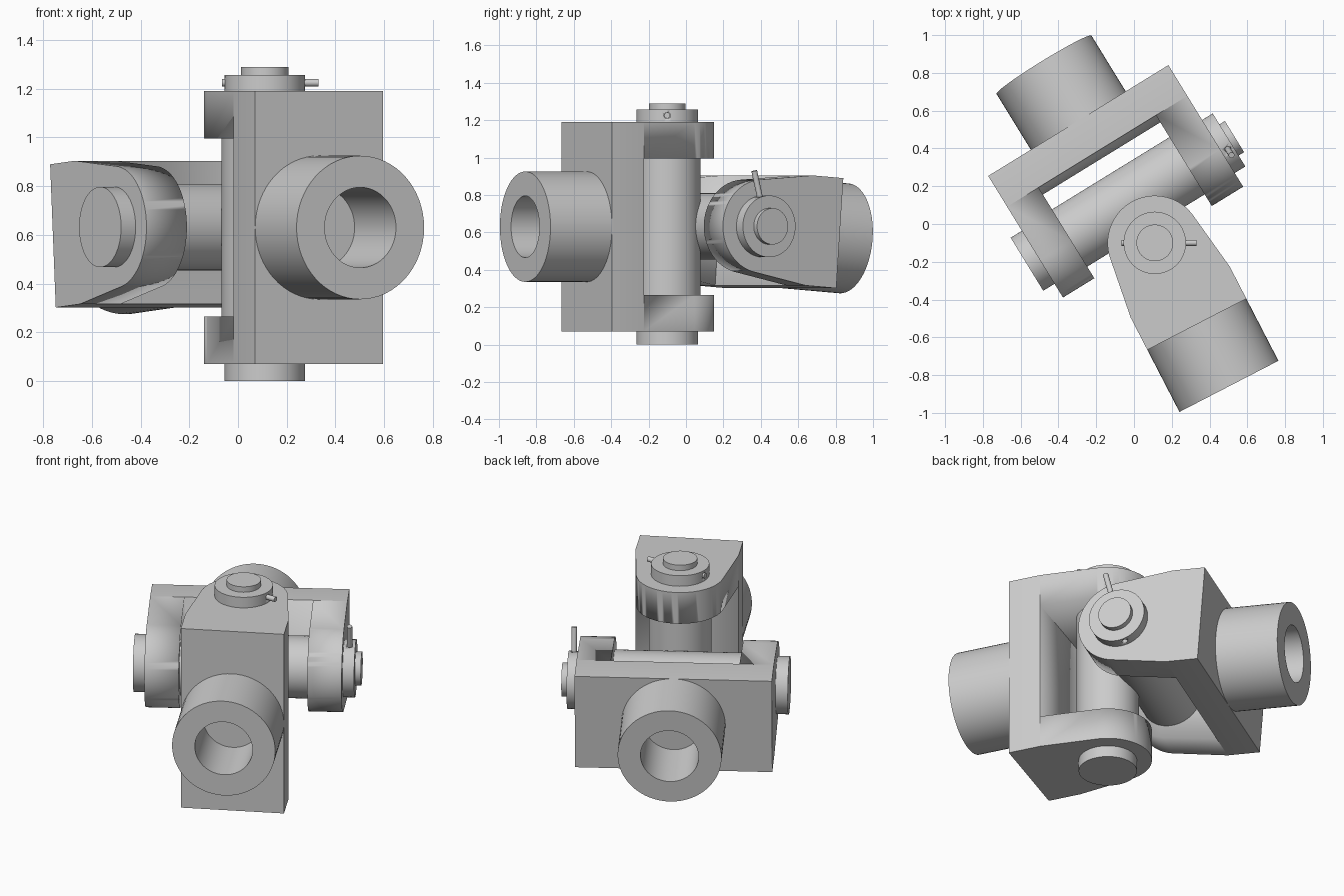
import bpy, bmesh, math
from mathutils import Matrix, Vector

if "Cube" in bpy.data.objects:
    bpy.data.objects.remove(bpy.data.objects["Cube"])


def frame(origin, y, z):
    """Local frame: y points outward, z runs along the pin."""
    y, z = Vector(y).normalized(), Vector(z).normalized()
    x = y.cross(z)
    m = Matrix((x, y, z)).transposed().to_4x4()
    m.translation = origin
    return m


def finish(name, bm, matrix):
    bmesh.ops.remove_doubles(bm, verts=bm.verts, dist=1e-5)
    bmesh.ops.recalc_face_normals(bm, faces=bm.faces)
    me = bpy.data.meshes.new(name)
    bm.to_mesh(me)
    bm.free()
    ob = bpy.data.objects.new(name, me)
    bpy.context.collection.objects.link(ob)
    ob.matrix_world = matrix
    bpy.ops.object.select_all(action='DESELECT')
    ob.select_set(True)
    bpy.context.view_layer.objects.active = ob
    bpy.ops.object.shade_smooth_by_angle(angle=math.radians(30))
    return ob


def lathe(name, profile, matrix, steps=64, closed=False):
    """Revolve (radius, z) points around local z."""
    bm = bmesh.new()
    vs = [bm.verts.new((r, 0, z)) for r, z in profile]
    pairs = list(zip(vs, vs[1:])) + ([(vs[-1], vs[0])] if closed else [])
    edges = [bm.edges.new(p) for p in pairs]
    bmesh.ops.spin(bm, geom=vs + edges, axis=(0, 0, 1), cent=(0, 0, 0),
                   angle=math.tau, steps=steps, use_duplicate=False)
    return finish(name, bm, matrix)


def rod(name, r, z0, z1, matrix, steps=24):
    return lathe(name, [(0, z0), (r, z0), (r, z1), (0, z1)], matrix, steps)


def cut(ob, cutter):
    cutter.hide_render = True
    mod = ob.modifiers.new("cut", 'BOOLEAN')
    mod.operation, mod.solver, mod.object = 'DIFFERENCE', 'EXACT', cutter
    bpy.ops.object.select_all(action='DESELECT')
    bpy.context.view_layer.objects.active = ob
    ob.select_set(True)
    bpy.ops.object.modifier_apply(modifier=mod.name)
    bpy.data.objects.remove(cutter)


R, HALF_W, SLAB, BACK = 0.25, 0.295, 0.293, 0.485   # yoke outline
ARM_OUT, ARM_IN, STUB = 0.56, 0.365, 0.37           # yoke heights, socket length


def yoke(name, m):
    # rounded nose tapering out to the square back
    dist = math.hypot(HALF_W, SLAB)
    a0 = math.atan2(SLAB, HALF_W) - math.acos(R / dist)
    n = 40
    pts = []
    for i in range(n + 1):
        a = a0 - (math.pi + 2 * a0) * i / n
        pts.append((R * math.cos(a), R * math.sin(a)))
    pts += [(-HALF_W, SLAB), (-HALF_W, BACK), (HALF_W, BACK), (HALF_W, SLAB)]
    bm = bmesh.new()
    face = bm.faces.new([bm.verts.new((x, y, -ARM_OUT)) for x, y in pts])
    ext = bmesh.ops.extrude_face_region(bm, geom=[face])["geom"]
    bmesh.ops.translate(bm, vec=(0, 0, 2 * ARM_OUT),
                        verts=[g for g in ext if isinstance(g, bmesh.types.BMVert)])
    body = finish(name + "_body", bm, m)
    # gap between the two arms
    bm = bmesh.new()
    bmesh.ops.create_cube(bm, size=1, matrix=Matrix.Translation((0, SLAB - 0.5, 0))
                          @ Matrix.Diagonal((1, 1, 2 * ARM_IN, 1)))
    cut(body, finish("gap_cutter", bm, m))
    # hollow socket on the back
    lathe(name + "_socket", [(0.165, BACK), (HALF_W, BACK),
                             (HALF_W, BACK + STUB), (0.165, BACK + STUB)],
          m @ Matrix.Rotation(-math.pi / 2, 4, 'X'), closed=True)


def pin(name, m, tip):
    # headed pin with the thicker trunnion between the arms
    lathe(name + "_shaft", [(0, -0.63), (0.165, -0.63), (0.165, -0.55), (0.16, -0.55),
                            (0.16, -ARM_IN), (0.178, -ARM_IN), (0.178, ARM_IN),
                            (0.097, ARM_IN), (0.097, 0.66), (0, 0.66)], m)
    # collar locked by a cross pin along local y
    collar = lathe(name + "_collar", [(0.096, ARM_OUT), (0.165, ARM_OUT),
                                      (0.165, 0.626), (0.096, 0.626)], m, closed=True)
    cross = m @ Matrix.Translation((0, 0, 0.595)) @ Matrix.Rotation(-math.pi / 2, 4, 'X')
    cut(collar, rod("hole_cutter", 0.017, -0.3, 0.3, cross))
    rod(name + "_cross_pin", 0.0155, tip - 0.395, tip, cross)


# front yoke on the upright pin
center_a = (0.11, -0.10, 0.63)
yoke("front_yoke", frame(center_a, (0.459, -0.888, 0), (0, 0, 1)))
pin("upright_pin", frame(center_a, (1, 0, 0), (0, 0, 1)), 0.22)

# rear yoke on the level pin, drooping slightly
center_b = (-0.03, 0.117, 0.632)
axis = Vector((0.852, 0.524, 0)).normalized()
out = Vector((-axis.y, axis.x, 0))
droop, lean = math.radians(4.3), math.radians(14.2)
up = Vector((0, 0, 1))
yoke("rear_yoke", frame(center_b, out * math.cos(droop) - up * math.sin(droop), axis))
pin("level_pin", frame(center_b, up * math.cos(lean) - out * math.sin(lean), axis), 0.306)
